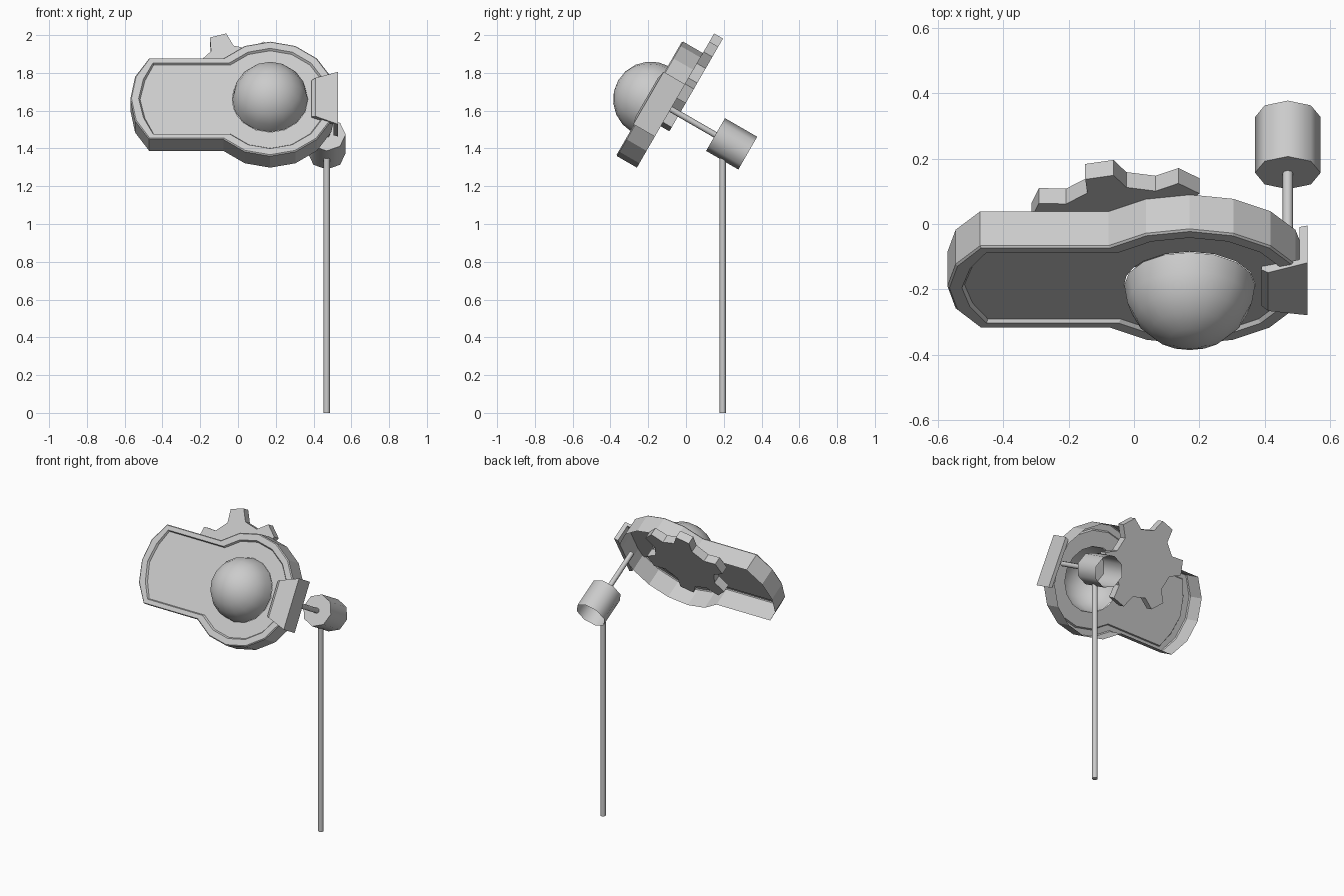
import bpy, bmesh
from math import sin, cos, radians
from mathutils import Matrix, Vector

if "Cube" in bpy.data.objects:
    bpy.data.objects.remove(bpy.data.objects["Cube"])

# Tilted head frame: local x = across, local y = up the panel, local z = panel normal
HEAD = Matrix.Translation((0.17, -0.195, 1.665)) @ Matrix.Rotation(radians(60), 4, 'X')


def finish(name, bm, matrix=HEAD, smooth=False):
    bmesh.ops.recalc_face_normals(bm, faces=bm.faces)
    me = bpy.data.meshes.new(name)
    bm.to_mesh(me)
    bm.free()
    me.transform(matrix)
    ob = bpy.data.objects.new(name, me)
    bpy.context.collection.objects.link(ob)
    if smooth:
        bpy.ops.object.select_all(action='DESELECT')
        ob.select_set(True)
        bpy.context.view_layer.objects.active = ob
        bpy.ops.object.shade_smooth_by_angle(angle=radians(50))
    return ob


def loft(name, rings, caps=(False, False), smooth=False, matrix=HEAD):
    """Join closed rings of points with quads, optionally capping the ends."""
    bm = bmesh.new()
    loops = [[bm.verts.new(p) for p in ring] for ring in rings]
    n = len(loops[0])
    for a, b in zip(loops, loops[1:]):
        for i in range(n):
            j = (i + 1) % n
            bm.faces.new((a[i], a[j], b[j], b[i]))
    for use, loop in zip(caps, (loops[0], loops[-1])):
        if use:
            bm.faces.new(loop)
    return finish(name, bm, matrix, smooth)


def circle(r, z, n, cx=0, cy=0):
    return [(cx + r * sin(radians(360 * i / n)), cy + r * cos(radians(360 * i / n)), z)
            for i in range(n)]


# Keyhole outline: round right end plus a long left end, inset by d
ARC = [-135 + 22.5 * i for i in range(13)]


def outline(d, z):
    r = 0.35 - d
    h = r * 0.7071
    pts = [(r * cos(radians(a)), r * sin(radians(a)), z) for a in ARC]
    left = [(-0.64 + 0.45 * d, h), (-0.715 + d, 0.135 - 0.4 * d), (-0.74 + d, 0)]
    left += [(x, -y) for x, y in reversed(left[:2])]
    return pts + [(x, y, z) for x, y in left]


# Hollow casing with rim, recessed front panel and a round hole for the dome
hole = [(0.2 * cos(radians(a)), 0.2 * sin(radians(a)), -0.012)
        for a in ARC + [150, 165, 180, 195, 210]]
loft("casing", [outline(0, -0.127), outline(0, -0.006), outline(0.006, 0),
                outline(0.044, 0), outline(0.052, -0.012), hole])

# Dome
bm = bmesh.new()
bmesh.ops.create_uvsphere(bm, u_segments=16, v_segments=10, radius=0.2)
bmesh.ops.delete(bm, geom=[v for v in bm.verts if v.co.z < -1e-4], context='VERTS')
finish("dome", bm, HEAD @ Matrix.Translation((0, 0, -0.01)), smooth=True)

# Six-toothed gear behind the casing
gear = []
for k in range(6):
    rot = Matrix.Rotation(radians(46 + 60 * k), 2)
    for p in ((0.2, -0.062), (0.282, -0.045), (0.282, 0.045), (0.2, 0.062)):
        gear.append(rot @ Vector(p) + Vector((-0.198, 0.186)))
loft("gear", [[(p.x, p.y, z) for p in gear] for z in (-0.18, -0.126)], caps=(True, True))

# Flared hook clip on the right end
section = [(0.22, -0.012), (0.22, 0), (0.24, 0.014), (0.36, 0.004),
           (0.36, -0.127), (0.335, -0.127), (0.335, -0.012)]
loft("side_clip", [[(x, s * (0.11 + 0.36 * (x - 0.22)), z) for x, z in section]
                   for s in (-1, 1)], caps=(True, True))

# Swivel rod and socket, open at the back
loft("swivel_rod", [circle(0.016, z, 8, 0.3, 0.008) for z in (-0.1, -0.41)],
     caps=(True, True), smooth=True)
loft("swivel_socket", [circle(0.1, z, 8, 0.3, 0.01) for z in (-0.4, -0.597)],
     caps=(True, False), smooth=True)

# Upright post
loft("post", [circle(0.017, z, 8, 0.47, 0.195) for z in (0, 1.36)],
     caps=(True, True), smooth=True, matrix=Matrix.Identity(4))
